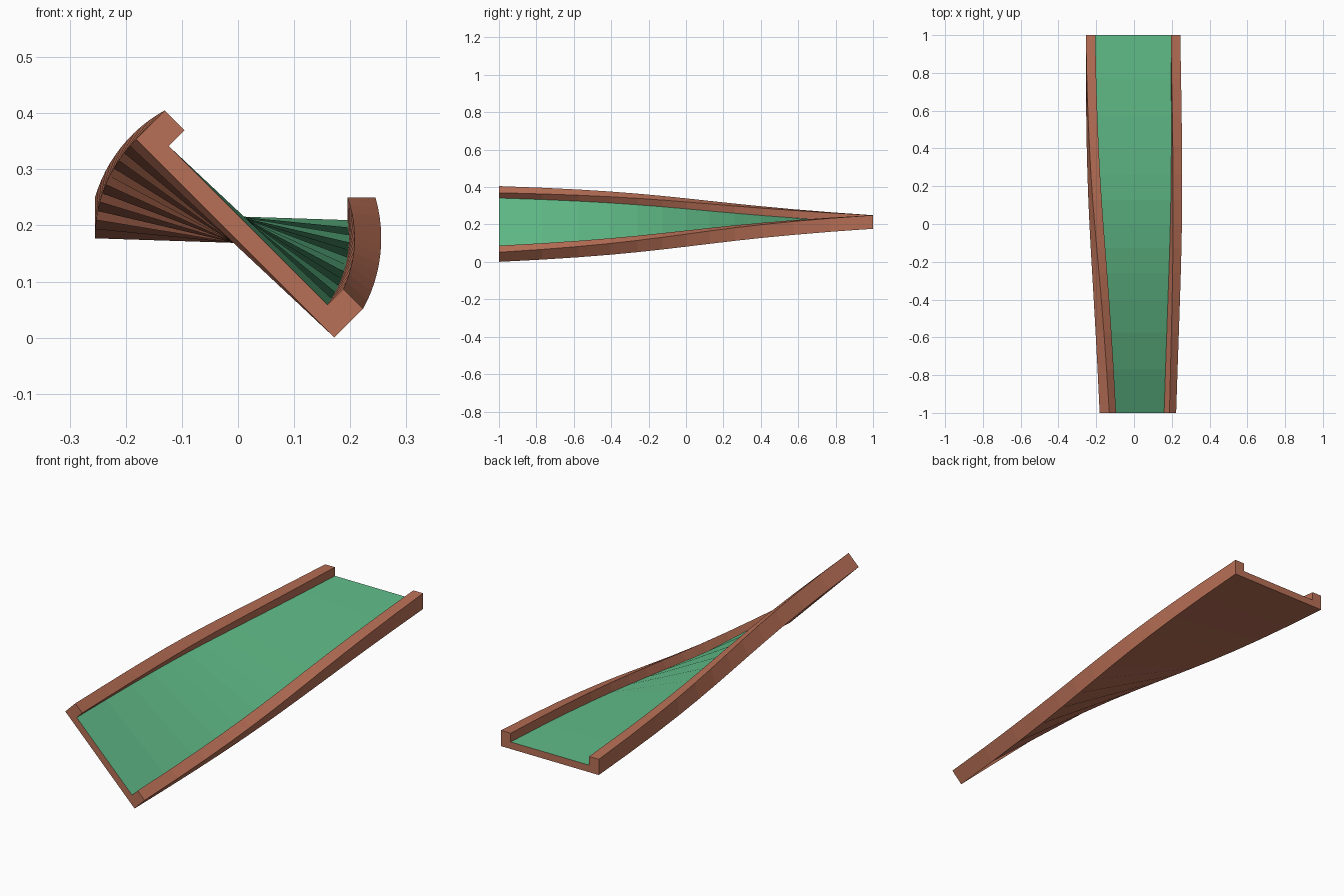
import bpy, bmesh, math

if "Cube" in bpy.data.objects:
    bpy.data.objects.remove(bpy.data.objects["Cube"])

STEPS = 12              # segments along the twist
TWIST = math.radians(45)
PX, PZ = -0.005, 0.177  # twist axis (middle of the underside)


def material(name, rgb):
    m = bpy.data.materials.new(name)
    m.diffuse_color = (*rgb, 1)
    m.use_nodes = True
    m.node_tree.nodes["Principled BSDF"].inputs["Base Color"].default_value = m.diffuse_color
    return m


# U-shaped cross-section: floor with two side rails
W, IN, FLOOR, TOP = 0.25, 0.20, 0.0325, 0.0725
profile = [(-W, 0), (W, 0), (W, TOP), (IN, TOP),
           (IN, FLOOR), (-IN, FLOOR), (-IN, TOP), (-W, TOP)]
FLOOR_EDGE = 4

bm = bmesh.new()
rings = []
for i in range(STEPS + 1):
    t = i / STEPS
    # eased spacing along the length, even turning per step
    s = 1.5 * t * (1 - t) ** 2 + 1.5 * t * t * (1 - t) + t ** 3
    a = TWIST * (1 - t)
    c, sn = math.cos(a), math.sin(a)
    rings.append([bm.verts.new((PX + u * c + v * sn, -1 + 2 * s, PZ - u * sn + v * c))
                  for u, v in profile])

# skin between the rings; the channel floor is green
n = len(profile)
for near, far in zip(rings, rings[1:]):
    for j in range(n):
        k = (j + 1) % n
        f = bm.faces.new((far[j], far[k], near[k], near[j]))
        f.material_index = 1 if j == FLOOR_EDGE else 0

# end caps
bm.faces.new(rings[0])
bm.faces.new(rings[-1][::-1])

mesh = bpy.data.meshes.new("twisted_channel")
bm.to_mesh(mesh)
bm.free()
mesh.materials.append(material("clay_brown", (0.48, 0.16, 0.093)))
mesh.materials.append(material("green", (0.12, 0.51, 0.25)))
bpy.context.collection.objects.link(bpy.data.objects.new("twisted_channel", mesh))
